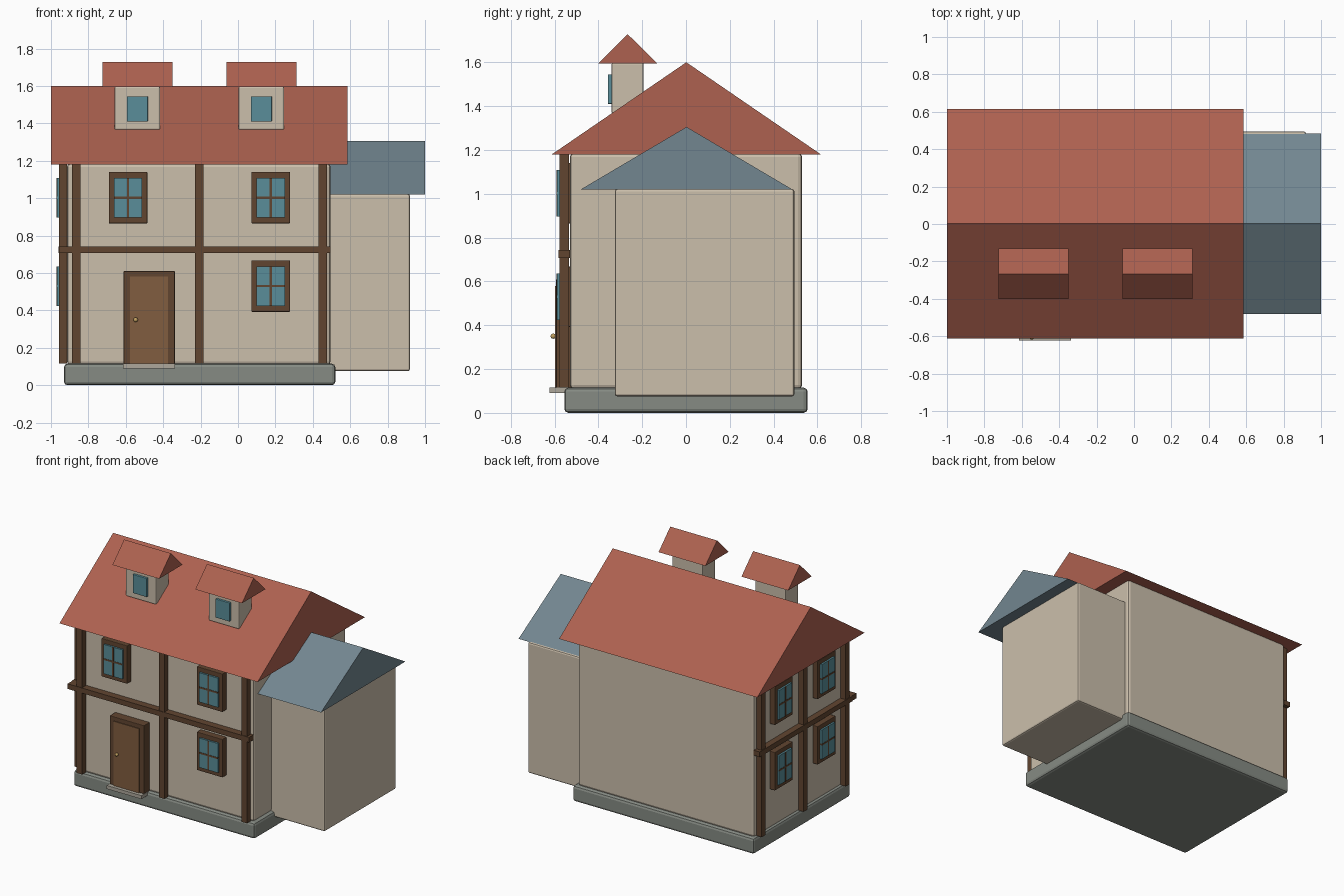
import bpy, bmesh

if "Cube" in bpy.data.objects:
    bpy.data.objects.remove(bpy.data.objects["Cube"])

COLOURS = {
    "plaster": (0.60, 0.52, 0.41, 1), "stone": (0.24, 0.26, 0.23, 1),
    "tile": (0.42, 0.12, 0.08, 1), "slate": (0.17, 0.24, 0.28, 1),
    "timber": (0.12, 0.06, 0.03, 1), "glass": (0.10, 0.27, 0.32, 1),
    "door_wood": (0.22, 0.11, 0.05, 1), "brass": (0.55, 0.36, 0.12, 1),
    "step_stone": (0.42, 0.39, 0.33, 1),
}
MATS = {}
for key, col in COLOURS.items():
    MATS[key] = bpy.data.materials.new(key)
    MATS[key].diffuse_color = col


def finish(bm, name, mat, bevel=0.0):
    bmesh.ops.recalc_face_normals(bm, faces=bm.faces)
    me = bpy.data.meshes.new(name)
    bm.to_mesh(me)
    bm.free()
    me.materials.append(MATS[mat])
    ob = bpy.data.objects.new(name, me)
    bpy.context.collection.objects.link(ob)
    if bevel:
        mod = ob.modifiers.new("bevel", 'BEVEL')
        mod.width, mod.segments = bevel, 2
    return ob


def box(name, x, y, z, mat, bevel=0.0):
    """Box from (min, max) ranges."""
    bm = bmesh.new()
    bmesh.ops.create_cube(bm, size=1)
    for v in bm.verts:
        v.co = [r[0] if c < 0 else r[1] for c, r in zip(v.co, (x, y, z))]
    return finish(bm, name, mat, bevel)


def gable(name, x, y, z, mat):
    """Triangular prism with its ridge along x."""
    bm = bmesh.new()
    prof = [(y[0], z[0]), (y[1], z[0]), ((y[0] + y[1]) / 2, z[1])]
    face = bm.faces.new([bm.verts.new((x[0], *p)) for p in prof])
    ext = bmesh.ops.extrude_face_region(bm, geom=[face])["geom"]
    bmesh.ops.translate(bm, vec=(x[1] - x[0], 0, 0),
                        verts=[v for v in ext if isinstance(v, bmesh.types.BMVert)])
    bm.faces.ensure_lookup_table()
    if not face.is_valid or len(bm.faces) < 5:
        bm.faces.new([v for v in bm.verts if v.co.x == x[0]])
    return finish(bm, name, mat)


def wall_box(side, name, u, depth, z, mat, bevel=0.0):
    """Box on the front (u = x) or left (u = y) wall; depth = (inner, outer) from the wall."""
    base = -0.53 if side == "front" else -0.91
    d = (base - depth[1], base - depth[0])
    return box(name, u, d, z, mat, bevel) if side == "front" else box(name, d, u, z, mat, bevel)


def window(side, name, u, z):
    def part(suffix, hu, hz, depth, mat, bevel=0.0):
        wall_box(side, name + suffix, (u - hu, u + hu), depth, (z - hz, z + hz), mat, bevel)
    part("_frame", 0.103, 0.138, (-0.01, 0.045), "timber", 0.004)
    part("_glass", 0.075, 0.106, (0, 0.058), "glass")
    part("_mullion", 0.006, 0.106, (0, 0.06), "timber")
    part("_crossbar", 0.075, 0.006, (0, 0.06), "timber")


# main house
box("plinth", (-0.93, 0.52), (-0.555, 0.555), (0, 0.115), "stone", 0.018)
box("main_walls", (-0.915, 0.495), (-0.53, 0.53), (0.11, 1.185), "plaster", 0.018)
gable("main_roof", (-1.0, 0.585), (-0.612, 0.615), (1.18, 1.6), "tile")

# side wing
box("wing_walls", (0.42, 0.92), (-0.325, 0.495), (0.075, 1.022), "plaster", 0.012)
gable("wing_roof", (0.34, 1.0), (-0.48, 0.485), (1.02, 1.305), "slate")

# timber framing on front and left
for side, centres, ends in (("front", (-0.865, -0.207, 0.453), (-0.957, 0.495)),
                            ("left", (-0.48, 0.0, 0.48), (-0.53, 0.53))):
    for i, c in enumerate(centres):
        wall_box(side, f"{side}_post_{i}", (c - 0.022, c + 0.022), (0.005, 0.047),
                 (0.115, 1.18), "timber")
    wall_box(side, f"{side}_beam", ends, (0, 0.051), (0.706, 0.743), "timber")

# windows
for i, (x, z) in enumerate([(-0.588, 1.003), (0.175, 1.003), (0.175, 0.53)]):
    window("front", f"front_window_{i}", x, z)
for i, y in enumerate((-0.245, 0.245)):
    for j, z in enumerate((0.53, 1.003)):
        window("left", f"left_window_{i}{j}", y, z)

# door, step and knob
box("door_frame", (-0.612, -0.337), (-0.593, -0.52), (0.115, 0.61), "timber", 0.004)
box("door_leaf", (-0.578, -0.374), (-0.598, -0.53), (0.115, 0.58), "door_wood")
box("door_step", (-0.615, -0.337), (-0.622, -0.53), (0.09, 0.115), "step_stone")
bpy.ops.mesh.primitive_uv_sphere_add(segments=12, ring_count=8, radius=0.012,
                                     location=(-0.547, -0.606, 0.35))
knob = bpy.context.object
knob.name = "door_knob"
knob.data.materials.append(MATS["brass"])
bpy.ops.object.shade_smooth_by_angle()

# dormers
for i, x in enumerate((-0.538, 0.125)):
    box(f"dormer_walls_{i}", (x - 0.122, x + 0.122), (-0.34, -0.193), (1.365, 1.597), "plaster", 0.008)
    box(f"dormer_window_{i}", (x - 0.056, x + 0.056), (-0.356, -0.33), (1.41, 1.545), "glass", 0.003)
    gable(f"dormer_roof_{i}", (x - 0.187, x + 0.187), (-0.4, -0.132), (1.595, 1.728), "tile")

for m in bpy.data.materials:
    if m.users and not m.is_grease_pencil:
        m.use_nodes = True
        m.node_tree.nodes["Principled BSDF"].inputs["Base Color"].default_value = m.diffuse_color
